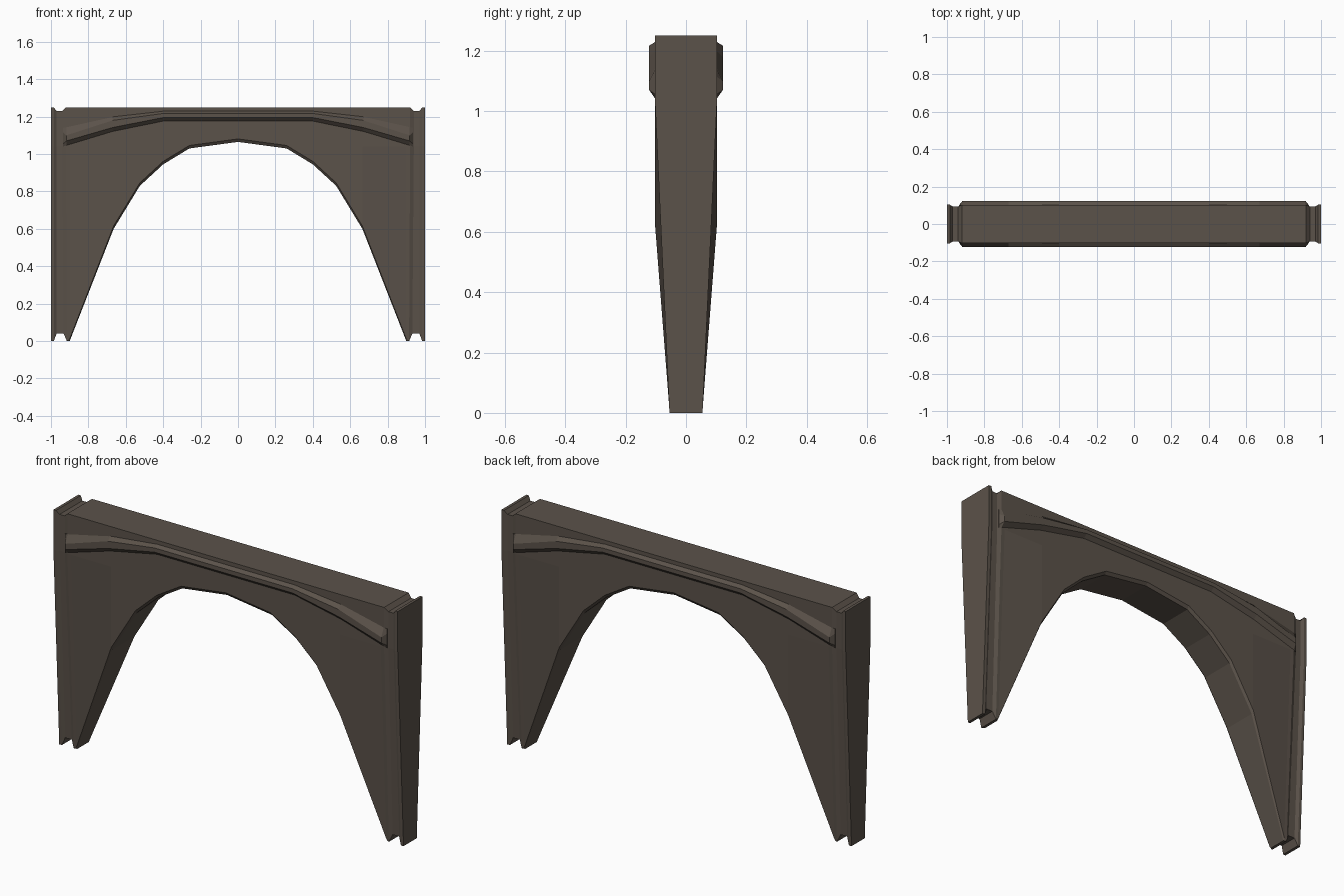
import bpy, bmesh

if "Cube" in bpy.data.objects:
    bpy.data.objects.remove(bpy.data.objects["Cube"])

stone = bpy.data.materials.new("dark brown stone")
stone.diffuse_color = (0.105, 0.085, 0.068, 1)
stone.use_nodes = True
stone.node_tree.nodes["Principled BSDF"].inputs["Base Color"].default_value = stone.diffuse_color


def loft(name, rings):
    """Skin closed rings of points and cap both ends."""
    bm = bmesh.new()
    loops = [[bm.verts.new(p) for p in r] for r in rings]
    n = len(loops[0])
    for a, b in zip(loops, loops[1:]):
        for i in range(n):
            j = (i + 1) % n
            bm.faces.new((a[i], a[j], b[j], b[i]))
    bm.faces.new(loops[0])
    bm.faces.new(loops[-1])
    bmesh.ops.recalc_face_normals(bm, faces=bm.faces)
    me = bpy.data.meshes.new(name)
    bm.to_mesh(me)
    bm.free()
    me.materials.append(stone)
    ob = bpy.data.objects.new(name, me)
    bpy.context.collection.objects.link(ob)
    return ob


def mirrored(stations, make):
    """Rings for both halves, from -x to +x; a station at x = 0 is not doubled."""
    left = [make(-1, *s) for s in stations]
    right = [make(1, *s) for s in reversed(stations) if s[0] != 0]
    return left + right


# Arch wall: bottom x, top x, bottom z, top z, half depth at bottom and top, chamfer
wall = [
    (1.0, 1.0, 0.0, 1.25, 0.055, 0.103, 0.0),
    (0.985, 0.985, 0.0, 1.25, 0.055, 0.103, 0.0),
    (0.97, 0.97, 0.04, 1.23, 0.048, 0.094, 0.0),
    (0.932, 0.94, 0.04, 1.23, 0.048, 0.094, 0.0),
    (0.915, 0.92, 0.0, 1.25, 0.055, 0.102, 0.0),
    (0.90, 0.90, 0.0, 1.25, 0.055, 0.102, 0.008),
    (0.665, 0.665, 0.60, 1.25, 0.102, 0.102, 0.012),
    (0.525, 0.525, 0.83, 1.25, 0.102, 0.102, 0.012),
    (0.40, 0.40, 0.945, 1.25, 0.102, 0.102, 0.012),
    (0.26, 0.26, 1.03, 1.25, 0.102, 0.102, 0.012),
    (0, 0, 1.065, 1.25, 0.102, 0.102, 0.012),
]


def wall_ring(s, xb, xt, zb, zt, yb, yt, c):
    zm = max(1.04, zb + 0.04)
    half = [(xb, yb - c, zb), (xb, yb, zb + 0.004 + c), (xt, yt, zm), (xt, yt, zt)]
    return [(s * x, -y, z) for x, y, z in half] + [(s * x, y, z) for x, y, z in reversed(half)]


loft("arch_wall", mirrored(wall, wall_ring))

# Curved raised moulding: x, then z of lower root, lower lip, upper lip, upper root, lip depth
moulding = [
    (0.935, 1.04, 1.055, 1.115, 1.14, 0.1),
    (0.918, 1.045, 1.07, 1.10, 1.145, 0.122),
    (0.67, 1.12, 1.142, 1.18, 1.2, 0.122),
    (0.40, 1.175, 1.195, 1.217, 1.23, 0.122),
]
for side, name in ((-1, "front_moulding"), (1, "back_moulding")):
    def moulding_ring(s, x, z0, z1, z2, z3, d):
        pts = [(0.09, z0), (0.101, z0), (d, z1), (d, z2), (0.101, z3), (0.09, z3)]
        return [(s * x, side * y, z) for y, z in pts]
    loft(name, mirrored(moulding, moulding_ring))
